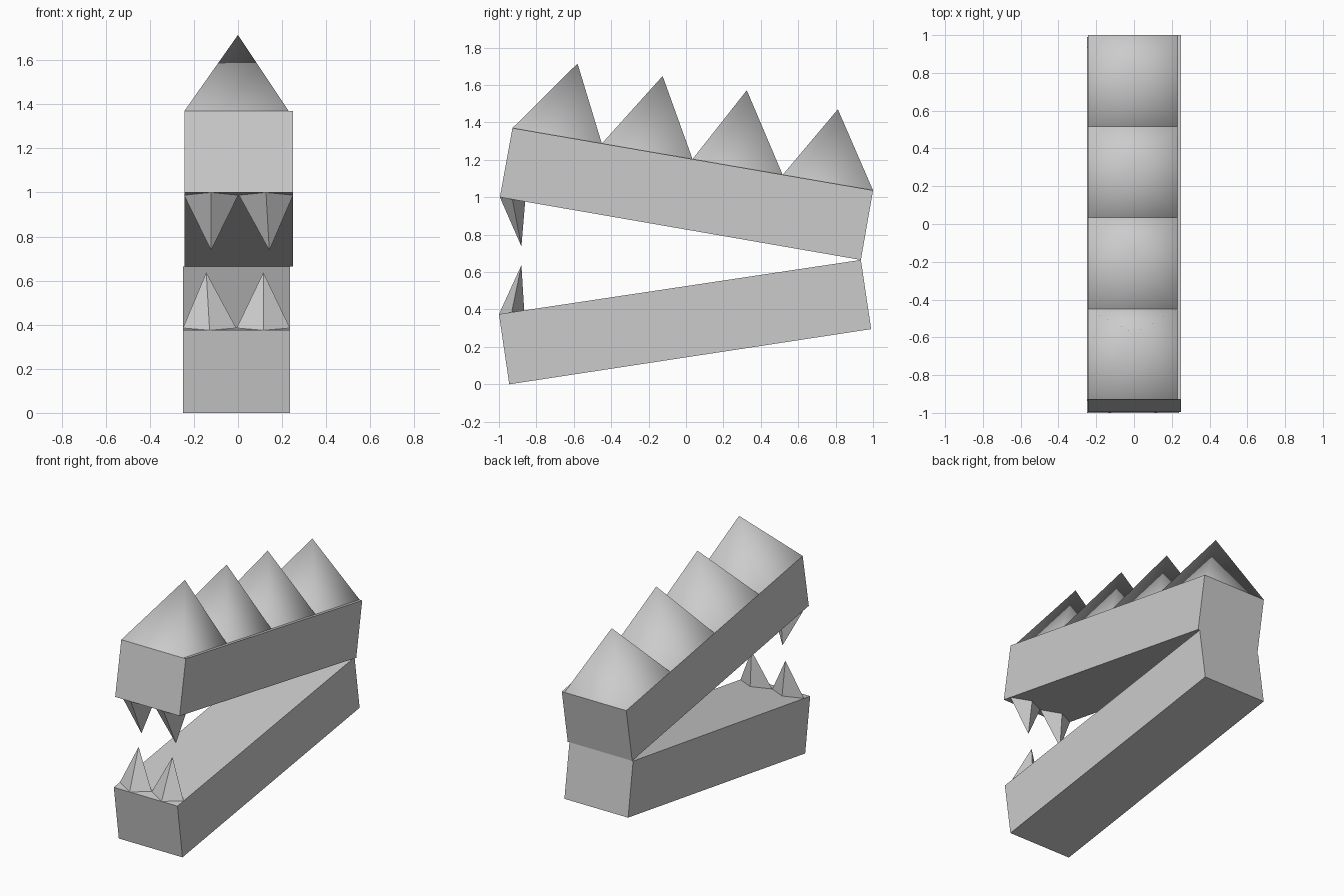
import bpy

if "Cube" in bpy.data.objects:
    bpy.data.objects.remove(bpy.data.objects["Cube"])


def make(name, verts, faces, smooth=False):
    mesh = bpy.data.meshes.new(name)
    mesh.from_pydata(verts, [], faces)
    mesh.polygons.foreach_set("use_smooth", [smooth] * len(faces))
    mesh.update()
    obj = bpy.data.objects.new(name, mesh)
    bpy.context.collection.objects.link(obj)
    return obj


def jaw(name, profile, x0, x1):
    """Extrude a four-point side profile (y, z) across x, counter-clockwise seen from +x."""
    verts = [(x, y, z) for x in (x0, x1) for y, z in profile]
    sides = [(i, (i + 1) % 4, (i + 1) % 4 + 4, i + 4) for i in range(4)]
    sides = [f[::-1] for f in sides]
    return make(name, verts, [(3, 2, 1, 0), (4, 5, 6, 7)] + sides)


def pyramid(name, base, apex, smooth=False, closed=True):
    """Four-sided spike; base is listed counter-clockwise seen from the apex."""
    faces = [(i, (i + 1) % 4, 4) for i in range(4)]
    if closed:
        faces.append((3, 2, 1, 0))
    return make(name, base + [apex], faces, smooth)


# Two tilted jaw blocks that meet at the hinge
jaw("upper_jaw", [(-0.995, 1.0), (0.935, 0.665), (1.0, 1.037), (-0.928, 1.37)], -0.243, 0.25)
jaw("lower_jaw", [(-0.945, 0.0), (0.99, 0.295), (0.935, 0.665), (-1.0, 0.375)], -0.25, 0.237)

# Row of smooth back spikes, edge to edge along the upper jaw
seams = [(-0.928, 1.37), (-0.45, 1.287), (0.035, 1.204), (0.517, 1.12), (1.0, 1.037)]
tips = [(-0.58, 1.715), (-0.125, 1.648), (0.325, 1.572), (0.812, 1.47)]
for i, (tip, a, b) in enumerate(zip(tips, seams, seams[1:])):
    xl, xr = -0.243, 0.23
    base = [(xl, *a), (xr, *a), (xr, *b), (xl, *b)]
    pyramid(f"back_spike_{i + 1}", base, (0, *tip), smooth=True, closed=False)


def teeth(name, front, mid, back, tip, centres, tip_shift, half, up):
    """A pair of flat-sided teeth with diamond bases at the jaw front."""
    for i, c in enumerate(centres):
        base = [(c, *front), (c + half, *mid), (c, *back), (c - half, *mid)]
        if not up:
            base.reverse()
        pyramid(f"{name}_{i + 1}", base, (c + tip_shift[i], *tip))


# Front teeth on both jaws
teeth("upper_tooth", (-0.995, 1.0), (-0.928, 0.988), (-0.86, 0.977), (-0.88, 0.737),
      (-0.122, 0.127), (0.0, 0.015), 0.123, False)
teeth("lower_tooth", (-1.0, 0.375), (-0.932, 0.385), (-0.865, 0.395), (-0.88, 0.637),
      (-0.129, 0.115), (-0.015, 0.0), 0.121, True)
